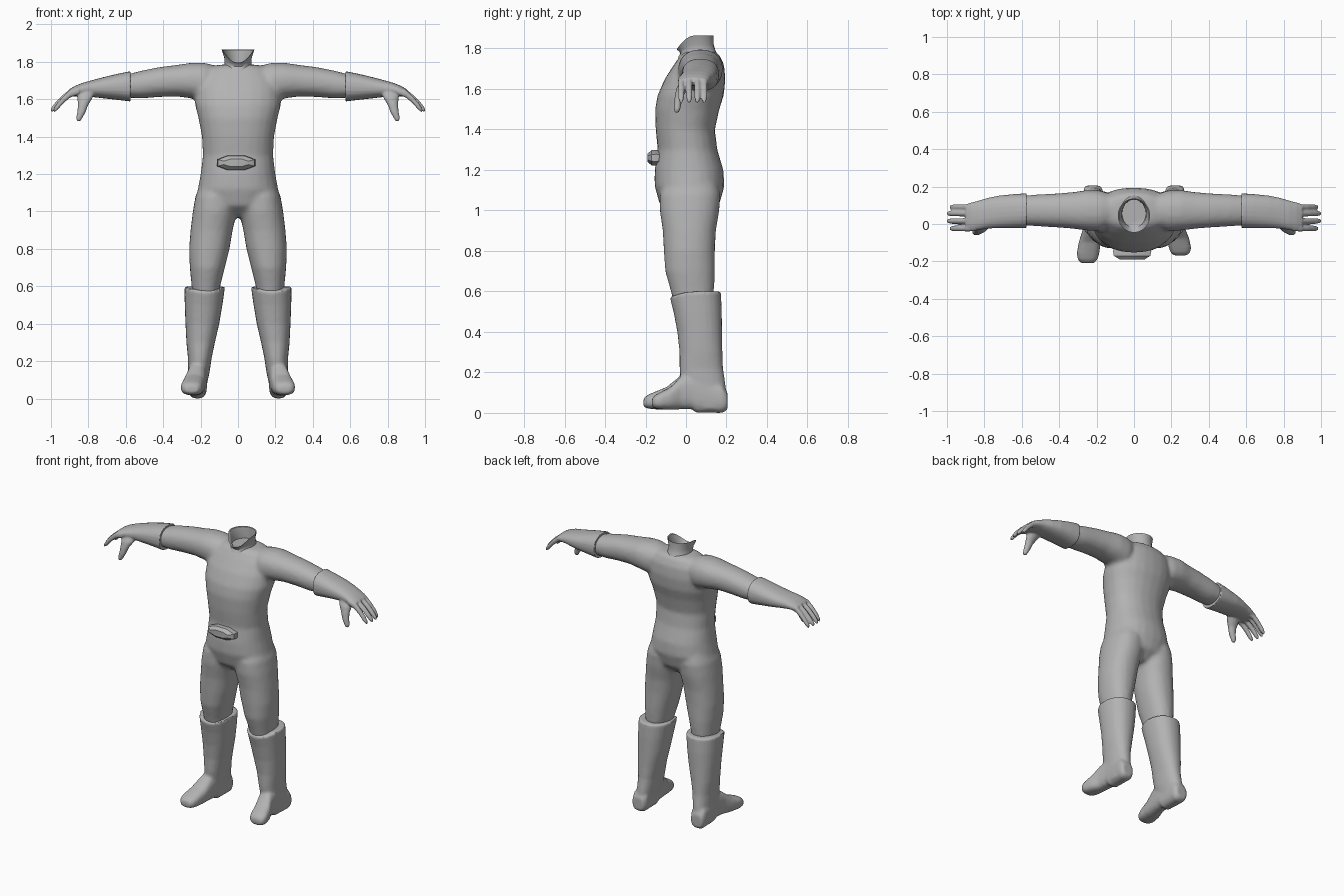
import bpy, bmesh, math
from mathutils import Vector

grey = bpy.data.materials.new("plain grey")
grey.diffuse_color = (0.45, 0.45, 0.45, 1)

AXES = {"x": ((0, 1, 0), (0, 0, 1), (1, 0, 0)),
        "y": ((1, 0, 0), (0, 0, 1), (0, 1, 0)),
        "z": ((1, 0, 0), (0, 1, 0), (0, 0, 1))}


def loft(bm, axis, rings, side=1, n=24, power=0.9, turn=0.0):
    """Closed skin over rings (position, u_min, u_max, v_min, v_max, optional front dip)."""
    u, v, w = (Vector(a) for a in AXES[axis])
    loops = []
    for pos, u0, u1, v0, v1, *dip in rings:
        loop = []
        for i in range(n):
            a = 2 * math.pi * (i + turn) / n
            c, s = math.cos(a), math.sin(a)
            cu = math.copysign(abs(c) ** power, c)
            cv = math.copysign(abs(s) ** power, s)
            drop = dip[0] * min(s, 0) ** 2 if dip else 0
            p = (u * ((u0 + u1) / 2 + cu * (u1 - u0) / 2)
                 + v * ((v0 + v1) / 2 + cv * (v1 - v0) / 2) + w * (pos - drop))
            p.x *= side
            loop.append(bm.verts.new(p))
        loops.append(loop)
    for a, b in zip(loops, loops[1:]):
        for i in range(n):
            j = (i + 1) % n
            bm.faces.new((a[i], a[j], b[j], b[i]))
    bm.faces.new(loops[0])
    bm.faces.new(loops[-1])


def finish(name, bm, voxel=0.0, smooth=0, angle=40):
    bmesh.ops.recalc_face_normals(bm, faces=bm.faces)
    mesh = bpy.data.meshes.new(name)
    bm.to_mesh(mesh)
    bm.free()
    obj = bpy.data.objects.new(name, mesh)
    bpy.context.collection.objects.link(obj)
    if voxel:
        # fuse the overlapping volumes into one soft skin
        mod = obj.modifiers.new("fuse", "REMESH")
        mod.mode = "VOXEL"
        mod.voxel_size = voxel
        if smooth:
            soft = obj.modifiers.new("soften", "SMOOTH")
            soft.factor = 0.5
            soft.iterations = smooth
        graph = bpy.context.evaluated_depsgraph_get()
        fused = bpy.data.meshes.new_from_object(obj.evaluated_get(graph))
        obj.modifiers.clear()
        obj.data = fused
    obj.data.materials.clear()
    obj.data.materials.append(grey)
    bpy.ops.object.select_all(action="DESELECT")
    obj.select_set(True)
    bpy.context.view_layer.objects.active = obj
    bpy.ops.object.shade_smooth_by_angle(angle=math.radians(angle))
    return obj


# Suit: torso, legs and sleeves fused together
suit = bmesh.new()
loft(suit, "z", [(z, -r, r, f, b) for z, f, b, r in (
    (0.97, -0.06, 0.10, 0.05), (1.03, -0.13, 0.165, 0.18),
    (1.12, -0.155, 0.19, 0.215), (1.20, -0.155, 0.185, 0.20),
    (1.30, -0.14, 0.155, 0.188), (1.40, -0.15, 0.143, 0.193),
    (1.50, -0.153, 0.165, 0.212), (1.57, -0.14, 0.187, 0.23),
    (1.65, -0.105, 0.195, 0.23), (1.72, -0.06, 0.188, 0.21),
    (1.77, -0.025, 0.165, 0.16), (1.785, 0.0, 0.14, 0.10))])
for s in (1, -1):
    # leg
    loft(suit, "z", [
        (0.50, 0.11, 0.24, -0.05, 0.12), (0.60, 0.095, 0.248, -0.075, 0.138),
        (0.70, 0.07, 0.258, -0.103, 0.143), (0.80, 0.045, 0.262, -0.11, 0.143),
        (0.90, 0.028, 0.254, -0.115, 0.148), (1.00, 0.006, 0.242, -0.13, 0.165),
        (1.08, 0.0, 0.228, -0.13, 0.17), (1.15, 0.02, 0.20, -0.10, 0.15)], s)
    # sleeve
    loft(suit, "x", [
        (0.10, 0.0, 0.15, 1.63, 1.775), (0.18, -0.04, 0.18, 1.59, 1.795),
        (0.25, -0.035, 0.182, 1.605, 1.795), (0.33, -0.025, 0.17, 1.615, 1.783),
        (0.42, -0.018, 0.163, 1.612, 1.772), (0.52, -0.012, 0.158, 1.604, 1.752),
        (0.62, -0.005, 0.148, 1.61, 1.725)], s)
finish("suit", suit, 0.014, 4, 60)

# Open flared collar with a dip at the throat
collar = bmesh.new()
loft(collar, "z", [
    (1.755, -0.085, 0.085, -0.04, 0.165), (1.79, -0.072, 0.072, -0.028, 0.145, 0.015),
    (1.82, -0.073, 0.073, -0.033, 0.137, 0.035),
    (1.865, -0.087, 0.087, -0.046, 0.137, 0.07),
    (1.862, -0.081, 0.081, -0.04, 0.131, 0.068),
    (1.82, -0.066, 0.066, -0.026, 0.13, 0.032),
    (1.787, -0.064, 0.064, -0.02, 0.13)], power=1.0)
finish("collar", collar)

# Faceted belt buckle
buckle = bmesh.new()
loft(buckle, "y", [
    (-0.12, -0.11, 0.09, 1.225, 1.295), (-0.145, -0.12, 0.10, 1.218, 1.302),
    (-0.17, -0.115, 0.095, 1.22, 1.30), (-0.19, -0.08, 0.06, 1.238, 1.282)],
    n=8, turn=0.5, power=0.9)
finish("belt_buckle", buckle, angle=35)

for s, label, stretch in ((1, "left", 0.85), (-1, "right", 1.06)):
    # Boot shaft with a wide rim, plus a foot turned slightly outwards
    boot = bmesh.new()
    loft(boot, "z", [
        (0.02, 0.175, 0.265, 0.06, 0.195), (0.08, 0.165, 0.268, 0.0, 0.203),
        (0.14, 0.152, 0.267, -0.025, 0.195), (0.22, 0.14, 0.268, -0.032, 0.183),
        (0.30, 0.123, 0.276, -0.032, 0.18), (0.40, 0.10, 0.281, -0.043, 0.178),
        (0.50, 0.083, 0.285, -0.062, 0.177), (0.57, 0.073, 0.286, -0.076, 0.174, 0.015),
        (0.60, 0.07, 0.287, -0.08, 0.172, 0.028)], s)
    loft(boot, "y", [(y * stretch if y < 0 else y, x - r, x + r, z0, z1) for y, x, r, z0, z1 in (
        (0.205, 0.22, 0.04, 0.015, 0.10), (0.18, 0.218, 0.052, 0.0, 0.14),
        (0.05, 0.216, 0.052, 0.0, 0.20), (0.03, 0.216, 0.052, 0.018, 0.20),
        (-0.03, 0.222, 0.052, 0.018, 0.18), (-0.09, 0.236, 0.059, 0.016, 0.128),
        (-0.15, 0.246, 0.06, 0.018, 0.102), (-0.18, 0.248, 0.052, 0.022, 0.088),
        (-0.198, 0.248, 0.034, 0.03, 0.07))], s, power=0.75)
    finish(label + "_boot", boot, 0.009, 3, 50)

    # Glove: flared cuff, palm, four bent fingers and a hanging thumb
    glove = bmesh.new()
    loft(glove, "x", [
        (0.575, -0.022, 0.164, 1.588, 1.75), (0.64, -0.022, 0.16, 1.596, 1.737),
        (0.72, -0.022, 0.152, 1.605, 1.718), (0.78, -0.024, 0.14, 1.612, 1.702),
        (0.83, -0.032, 0.125, 1.615, 1.688), (0.87, -0.036, 0.115, 1.615, 1.672),
        (0.90, -0.03, 0.105, 1.617, 1.655)], s, power=0.85)
    for y, reach in ((-0.024, 0.985), (0.016, 1.0), (0.056, 1.0), (0.09, 0.985)):
        rings = []
        for t, z, r in ((0, 1.645, 0.018), (0.35, 1.63, 0.019), (0.62, 1.598, 0.018),
                        (0.85, 1.562, 0.018), (1, 1.54, 0.011)):
            x = 0.85 + (reach - 0.85) * t
            rings.append((x, y - r * 0.85, y + r * 0.85, z - r * 1.15, z + r * 1.15))
        loft(glove, "x", rings, s, n=10, power=1.0)
    loft(glove, "z", [
        (1.483, 0.842, 0.862, -0.056, -0.036), (1.50, 0.832, 0.866, -0.06, -0.028),
        (1.53, 0.815, 0.86, -0.06, -0.022), (1.57, 0.80, 0.856, -0.055, -0.01),
        (1.61, 0.775, 0.86, -0.045, 0.02), (1.65, 0.76, 0.86, -0.02, 0.05)],
        s, n=12, power=1.0)
    finish(label + "_glove", glove, 0.006, 2, 50)
